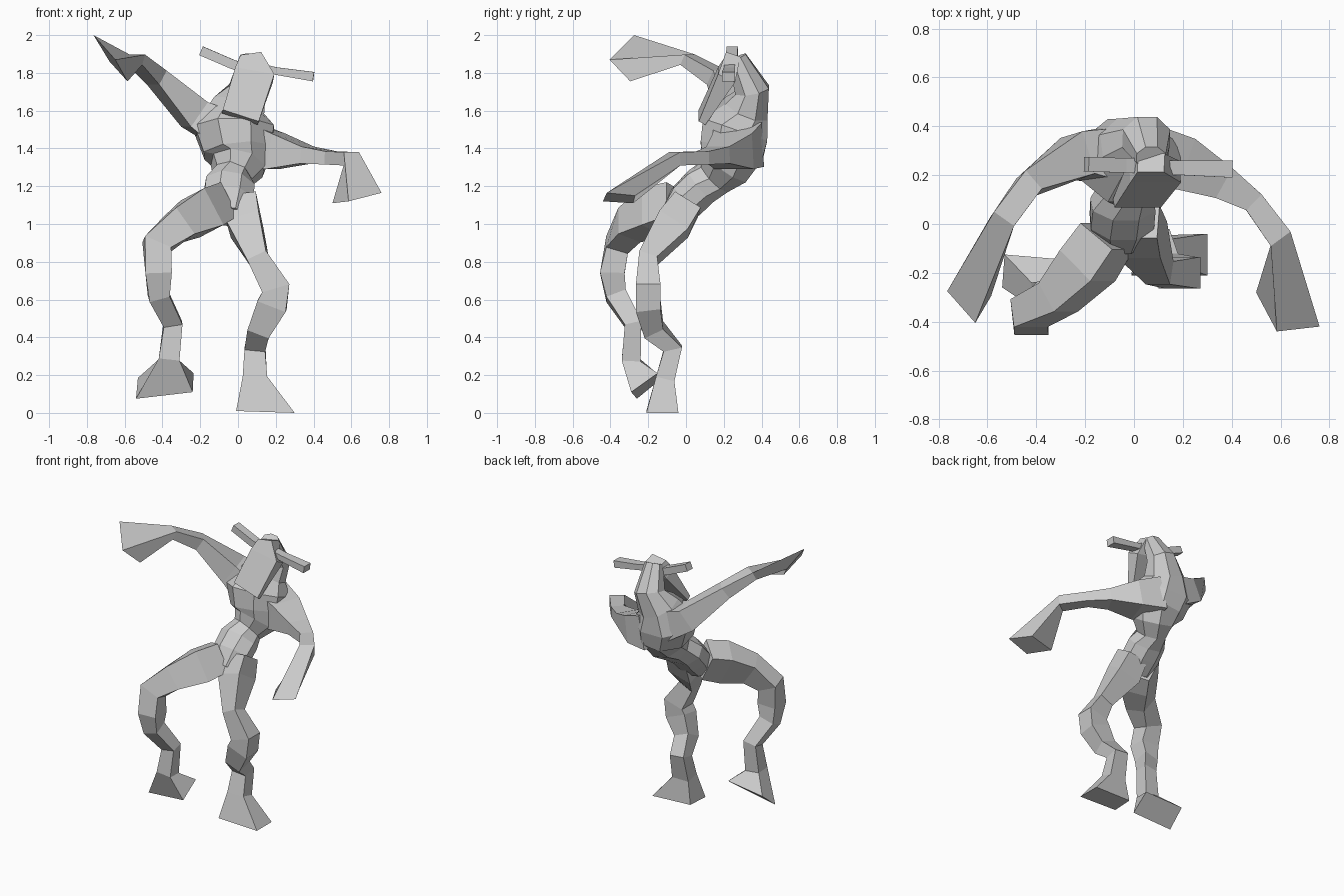
import bpy
import bmesh
import math
from mathutils import Vector

cube = bpy.data.objects.get("Cube")
if cube:
    bpy.data.objects.remove(cube, do_unlink=True)

grey = bpy.data.materials.new("plain_grey")
grey.use_nodes = True
tone = (0.6, 0.6, 0.6, 1)
grey.diffuse_color = tone
for node in grey.node_tree.nodes:
    if node.type == 'BSDF_PRINCIPLED':
        node.inputs["Base Color"].default_value = tone

FRONT = Vector((0, -1, 0))
UP = Vector((0, 0, 1))


def make_rings(path, ref, sides):
    """Cross-sections across a path of (x, y, z, half width, half depth)."""
    centres = [Vector(p[:3]) for p in path]
    rings = []
    for i, (x, y, z, a, b) in enumerate(path):
        before = centres[max(i - 1, 0)]
        after = centres[min(i + 1, len(path) - 1)]
        along = (after - before).normalized()
        u = along.cross(ref).normalized()
        v = u.cross(along).normalized()
        # Corners reach the stated half sizes on both axes
        grow = 1 / math.cos(math.pi / sides)
        ring = []
        for k in range(sides):
            t = 2 * math.pi * (k + 0.5) / sides
            ring.append(centres[i] + u * a * grow * math.cos(t) + v * b * grow * math.sin(t))
        rings.append(ring)
    return rings


def match_order(quad, ring):
    """Order the corners of an end quad to follow the previous ring."""
    pts = [Vector(p) for p in quad]
    centre = sum(pts, Vector()) / len(pts)
    base = sum(ring, Vector()) / len(ring)
    options = []
    for order in (pts, pts[::-1]):
        for k in range(len(pts)):
            options.append(order[k:] + order[:k])
    return min(options, key=lambda o: sum(
        ((p - centre) - (q - base) * 2).length_squared for p, q in zip(o, ring)))


def loft(name, path, ref, sides=4, end=None):
    rings = make_rings(path, ref, sides)
    if end:
        rings.append(match_order(end, rings[-1]))
    bm = bmesh.new()
    loops = [[bm.verts.new(p) for p in ring] for ring in rings]
    for low, high in zip(loops, loops[1:]):
        for k in range(sides):
            n = (k + 1) % sides
            bm.faces.new((low[k], low[n], high[n], high[k]))
    bm.faces.new(loops[0][::-1])
    bm.faces.new(loops[-1])
    bmesh.ops.recalc_face_normals(bm, faces=bm.faces)
    mesh = bpy.data.meshes.new(name)
    bm.to_mesh(mesh)
    bm.free()
    mesh.materials.append(grey)
    obj = bpy.data.objects.new(name, mesh)
    bpy.context.collection.objects.link(obj)


# Body: pelvis, narrow waist, broad chest, hunched neck, back of the skull
loft("torso", [
    (-.06, -.06, 1.04, .1, .08),
    (-.05, .01, 1.13, .13, .1),
    (-.045, .08, 1.2, .13, .1),
    (-.03, .15, 1.25, .1, .1),
    (.0, .2, 1.31, .14, .14),
    (.0, .24, 1.38, .18, .17),
    (-.02, .26, 1.5, .21, .18),
    (.0, .32, 1.61, .14, .12),
    (.05, .35, 1.71, .1, .09),
    (.07, .27, 1.88, .06, .05),
], FRONT, sides=8)

# Long wedge-shaped face hanging forward from the crown
loft("head", [
    (.07, .25, 1.89, .055, .04),
    (.085, .215, 1.79, .105, .05),
    (.012, .085, 1.565, .10, .02),
], FRONT)

# Flat bar-like ears
loft("right_ear", [(.04, .24, 1.82, .03, .025), (-.04, .24, 1.85, .03, .025),
                   (-.195, .245, 1.917, .03, .025)], UP)
loft("left_ear", [(.1, .23, 1.83, .03, .025), (.2, .23, 1.81, .03, .02),
                  (.4, .225, 1.78, .035, .025)], UP)

# Arms, each ending in a flared hand
loft("left_arm", [
    (.05, .28, 1.42, .13, .12),
    (.2, .25, 1.385, .11, .095),
    (.365, .17, 1.365, .07, .045),
    (.49, .09, 1.35, .045, .035),
    (.60, -.06, 1.345, .05, .035),
], UP, end=[(.76, -.42, 1.165), (.585, -.44, 1.12), (.5, -.28, 1.11), (.68, -.27, 1.15)])

loft("right_arm", [
    (-.05, .28, 1.49, .12, .11),
    (-.23, .28, 1.58, .09, .08),
    (-.43, .165, 1.775, .05, .045),
    (-.54, .01, 1.87, .05, .03),
], UP, end=[(-.765, -.275, 2), (-.65, -.405, 1.87), (-.585, -.295, 1.755), (-.68, -.19, 1.86)])

# Legs, bent like a hoofed animal's, each ending in a flared hoof
loft("left_leg", [
    (.02, .01, 1.12, .08, .08),
    (.035, -.065, 1.0, .09, .09),
    (.105, -.2, .82, .055, .05),
    (.2, -.2, .66, .075, .065),
    (.18, -.2, .57, .08, .065),
    (.115, -.17, .44, .06, .055),
    (.09, -.07, .34, .055, .05),
    (.09, -.11, .18, .065, .05),
], FRONT, end=[(-.01, -.21, .01), (.3, -.21, 0), (.3, -.04, 0), (0, -.05, .01)])

loft("right_leg", [
    (-.11, -.05, 1.1, .1, .09),
    (-.19, -.17, 1.06, .11, .095),
    (-.31, -.3, .995, .085, .07),
    (-.43, -.365, .89, .075, .06),
    (-.42, -.39, .74, .07, .065),
    (-.42, -.37, .62, .055, .055),
    (-.345, -.28, .47, .05, .045),
    (-.365, -.29, .28, .055, .05),
], FRONT, end=[(-.54, -.26, .075), (-.24, -.29, .11), (-.235, -.15, .21), (-.53, -.125, .185)])
